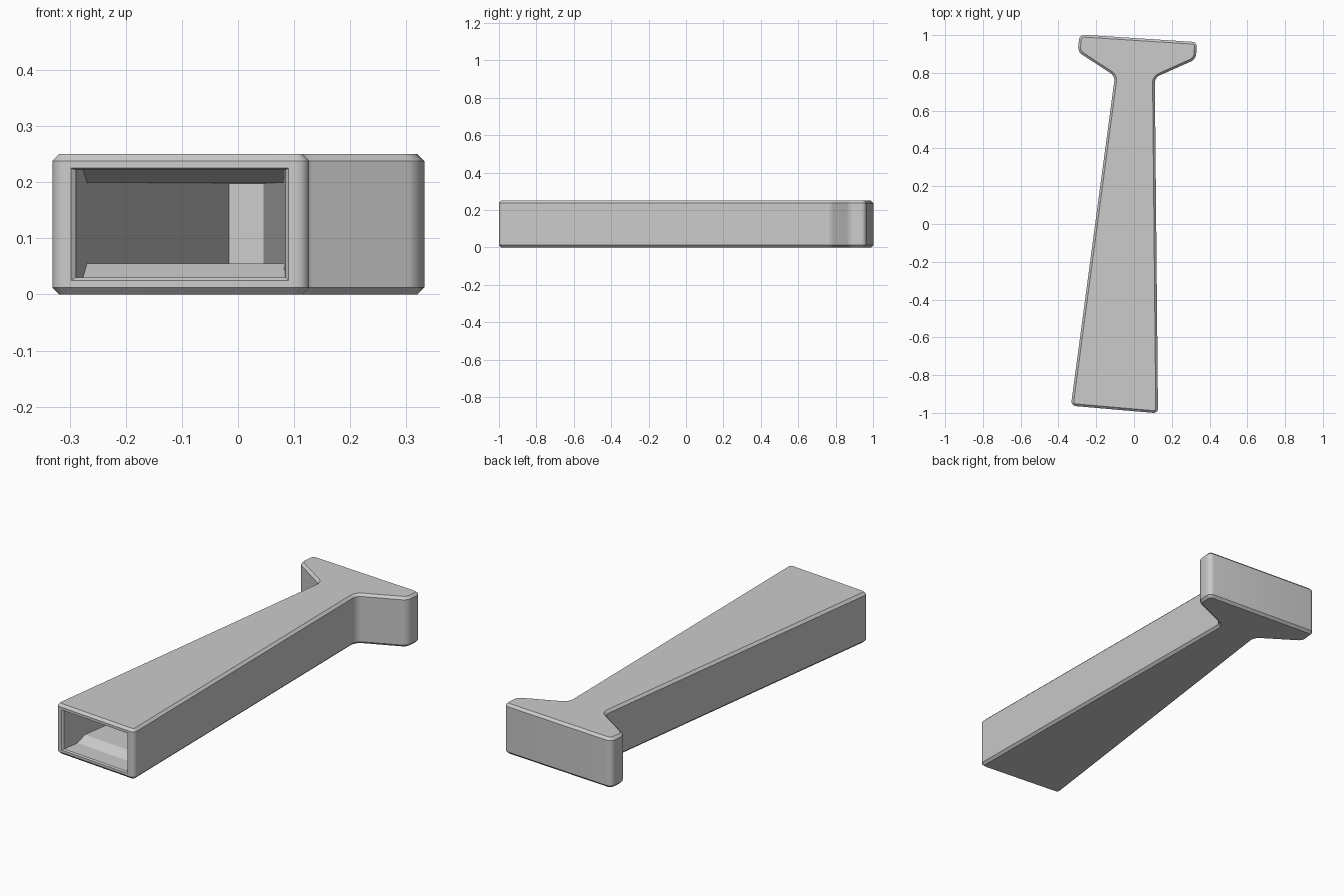
import bpy, bmesh, math

if "Cube" in bpy.data.objects:
    bpy.data.objects.remove(bpy.data.objects["Cube"])

grey = bpy.data.materials.new("plain_grey")
grey.diffuse_color = (0.6, 0.6, 0.6, 1)
grey.use_nodes = True
grey.node_tree.nodes["Principled BSDF"].inputs["Base Color"].default_value = grey.diffuse_color

HEIGHT = 0.25


def add_object(name, bm):
    bmesh.ops.recalc_face_normals(bm, faces=bm.faces[:])
    mesh = bpy.data.meshes.new(name)
    bm.to_mesh(mesh)
    bm.free()
    mesh.materials.append(grey)
    obj = bpy.data.objects.new(name, mesh)
    bpy.context.collection.objects.link(obj)
    return obj


# Handle: tapered shaft with a flared head, rounded corners, chamfered rims
outline = [(-0.334, -0.962), (0.127, -1.002), (0.110, 0.775), (0.327, 0.872),
           (0.334, 0.963), (-0.288, 1.003), (-0.298, 0.912), (-0.101, 0.783)]
bm = bmesh.new()
base = bm.faces.new([bm.verts.new((x, y, 0)) for x, y in outline])
top = bmesh.ops.extrude_face_region(bm, geom=[base])["geom"]
bmesh.ops.translate(bm, vec=(0, 0, HEIGHT),
                    verts=[v for v in top if isinstance(v, bmesh.types.BMVert)])
bmesh.ops.recalc_face_normals(bm, faces=bm.faces[:])
upright = [e for e in bm.edges if abs(e.verts[0].co.z - e.verts[1].co.z) > 0.1]
bmesh.ops.bevel(bm, geom=upright, offset=0.026, offset_type='OFFSET',
                segments=6, profile=0.5, affect='EDGES')
rims = [e for e in bm.edges
        if abs(e.verts[0].co.z - e.verts[1].co.z) < 1e-5]
bmesh.ops.bevel(bm, geom=rims, offset=0.012, offset_type='OFFSET',
                segments=1, profile=0.5, affect='EDGES')
handle = add_object("handle", bm)


# Socket cutter: rings by depth from the slanted mouth (depth, left, right, low, high)
def wall(depth, low, high):
    return (depth, -0.29 + 0.145 * depth, 0.085 - 0.021 * depth, low, high)


sections = [(-0.02, -0.298, 0.090, 0.025, 0.225),
            (0.0, -0.298, 0.090, 0.025, 0.225),
            wall(0.007, 0.030, 0.222),
            wall(0.095, 0.030, 0.222),
            wall(0.145, 0.055, 0.199),
            wall(1.89, 0.055, 0.197)]
bm = bmesh.new()
rings = []
for depth, left, right, low, high in sections:
    ring = []
    for x, z in ((left, low), (right, low), (right, high), (left, high)):
        front = -0.962 - 0.0868 * (x + 0.334)
        ring.append(bm.verts.new((x, front + depth, z)))
    rings.append(ring)
for a, b in zip(rings, rings[1:]):
    for i in range(4):
        j = (i + 1) % 4
        bm.faces.new((a[i], a[j], b[j], b[i]))
bm.faces.new(rings[0])
bm.faces.new(rings[-1])
cutter = add_object("socket_cutter", bm)

# Cut the socket into the handle
cut = handle.modifiers.new("socket", 'BOOLEAN')
cut.operation = 'DIFFERENCE'
cut.solver = 'EXACT'
cut.object = cutter
bpy.context.view_layer.objects.active = handle
handle.select_set(True)
bpy.ops.object.modifier_apply(modifier=cut.name)
bpy.data.objects.remove(cutter, do_unlink=True)

# Smooth the rounded corners, keep the chamfers sharp
bpy.ops.object.shade_smooth_by_angle(angle=math.radians(25))
